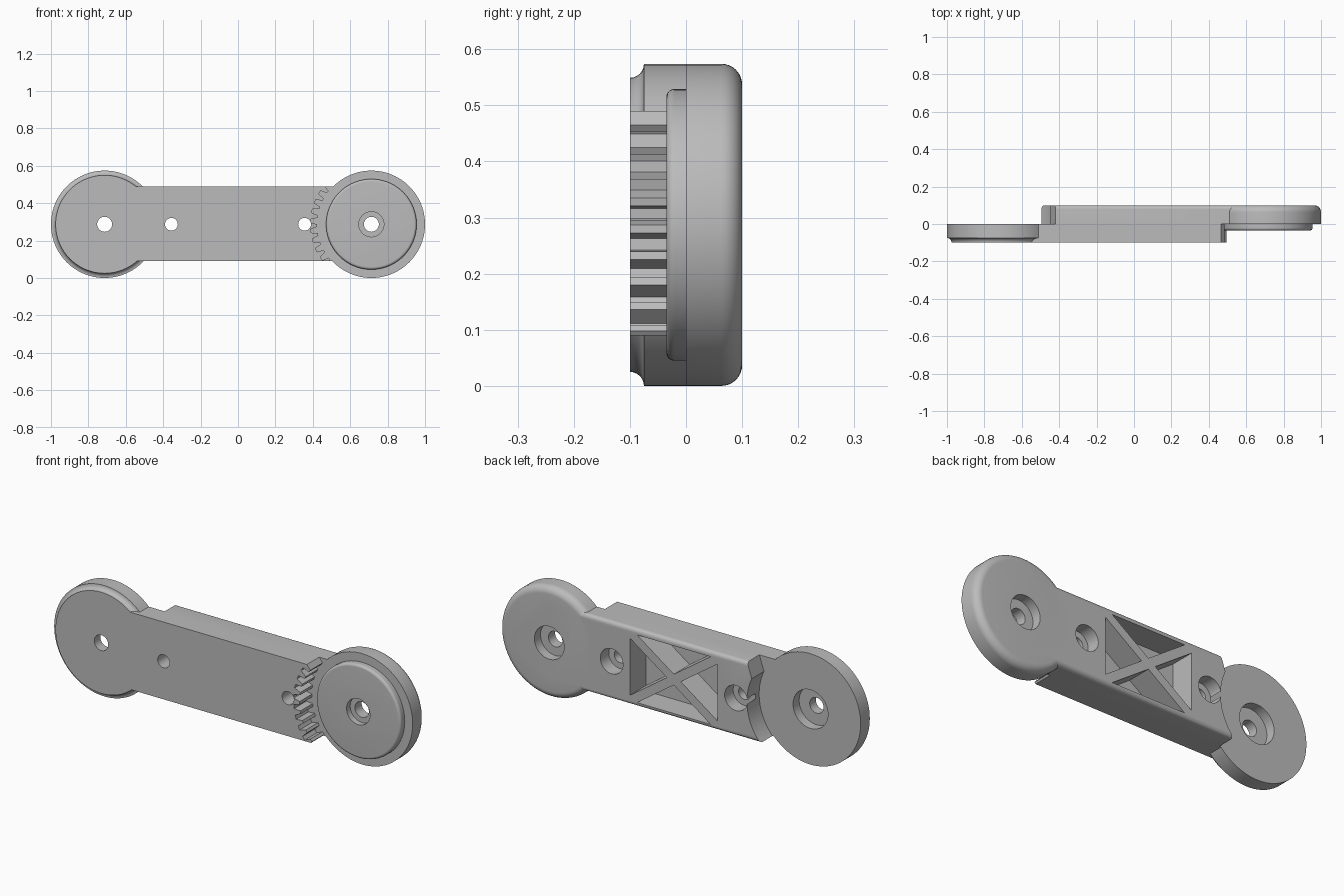
import bpy, bmesh
from math import sin, cos, pi, radians

cube = bpy.data.objects.get("Cube")
if cube:
    bpy.data.objects.remove(cube)

END, MID, R = 0.713, 0.287, 0.287      # disc offset, axis height, disc radius
LOW, HIGH = 0.09, 0.49                 # bar bottom and top

grey = bpy.data.materials.new("light_grey")
grey.use_nodes = True
colour = (0.5, 0.5, 0.5, 1)
grey.diffuse_color = colour
grey.node_tree.nodes["Principled BSDF"].inputs["Base Color"].default_value = colour


def finish(name, bm):
    bmesh.ops.recalc_face_normals(bm, faces=bm.faces)
    mesh = bpy.data.meshes.new(name)
    bm.to_mesh(mesh)
    bm.free()
    mesh.materials.append(grey)
    ob = bpy.data.objects.new(name, mesh)
    bpy.context.collection.objects.link(ob)
    return ob


def prism(name, outline, y0, y1):
    """Extrude an (x, z) outline along y."""
    bm = bmesh.new()
    face = bm.faces.new([bm.verts.new((x, y0, z)) for x, z in outline])
    new = bmesh.ops.extrude_face_region(bm, geom=[face])["geom"]
    verts = [v for v in new if isinstance(v, bmesh.types.BMVert)]
    bmesh.ops.translate(bm, verts=verts, vec=(0, y1 - y0, 0))
    return finish(name, bm)


def lathe(name, x, profile, n=96):
    """Turn a (radius, y) profile around the y axis at x, with flat caps."""
    bm = bmesh.new()
    rings = [[bm.verts.new((x + r * cos(2 * pi * i / n), y, MID + r * sin(2 * pi * i / n)))
              for i in range(n)] for r, y in profile]
    for a, b in zip(rings, rings[1:]):
        for i in range(n):
            j = (i + 1) % n
            bm.faces.new((a[i], a[j], b[j], b[i]))
    bm.faces.new(rings[0])
    bm.faces.new(rings[-1])
    return finish(name, bm)


def fillet(r, y, size, sign, steps=8):
    """Rounded rim ending at depth y, going from the side to the cap."""
    return [(r - size + size * cos(t), y - sign * size + sign * size * sin(t))
            for t in (pi / 2 * i / steps for i in range(steps + 1))]


def combine(target, other, operation):
    mod = target.modifiers.new("combine", 'BOOLEAN')
    mod.operation, mod.solver, mod.object = operation, 'EXACT', other
    bpy.context.view_layer.objects.active = target
    bpy.ops.object.modifier_apply(modifier=mod.name)
    bpy.data.objects.remove(other)


def bar(x0, x1):
    return [(x0, LOW), (x1, LOW), (x1, HIGH), (x0, HIGH)]


# Front half of the bar, with a toothed concave end
arm = prism("hinged_arm", bar(-END, 0.6), -0.1, 0)
TEETH = 38
gear = []
for i in range(TEETH):
    for part, r in ((0, 0.29), (0.3, 0.29), (0.46, 0.325), (0.84, 0.325)):
        a = 2 * pi * (i + part) / TEETH
        gear.append((END + r * cos(a), MID + r * sin(a)))
combine(arm, prism("gear_cutter", gear, -0.2, 0.1), 'DIFFERENCE')

# Back half of the bar, with softened long edges
back = prism("back_bar", bar(-0.6, END), 0, 0.1)
bm = bmesh.new()
bm.from_mesh(back.data)
edges = [e for e in bm.edges if all(v.co.y > 0.09 for v in e.verts)
         and abs(e.verts[0].co.z - e.verts[1].co.z) < 0.01]
bmesh.ops.bevel(bm, geom=edges, offset=0.02, segments=5, profile=0.5, affect='EDGES')
bm.to_mesh(back.data)
bm.free()

# Clearance arc around the neighbouring disc, with a slanted stop at the top
arc = [(-END + 0.294 * cos(radians(a)), MID + 0.294 * sin(radians(a)))
       for a in range(-80, 28, 3)]
clear = [(-0.9, -0.1), (-0.6, -0.1)] + arc + [(-0.42, HIGH), (-0.41, 0.6), (-0.9, 0.6)]
combine(back, prism("clearance_cutter", clear, -0.1, 0.2), 'DIFFERENCE')

# Discs at both ends: one with a cove in front, one rounded behind with a boss
cove = [(R - 0.025 * sin(t), -0.1 + 0.025 * cos(t))
        for t in (pi / 2 * i / 6 for i in range(7))]
right_disc = lathe("right_disc", -END, [(R, 0)] + cove)
left_disc = lathe("left_disc", END, [(R, 0)] + fillet(R, 0.1, 0.037, 1))
boss = lathe("boss", END, [(0.242, 0.02)] + fillet(0.242, -0.035, 0.014, -1))
for part in (back, right_disc, left_disc, boss):
    combine(arm, part, 'UNION')

# Screw holes and counterbores: x, radius, y from, y to
bores = [(-END, 0.04, -0.2, 0.2), (-END, 0.1, -0.05, 0.2),
         (END, 0.04, -0.2, 0.2), (END, 0.067, -0.2, -0.005), (END, 0.085, 0.05, 0.2)]
for x in (-0.356, 0.356):
    bores += [(x, 0.034, -0.2, 0.2), (x, 0.065, 0.03, 0.2)]
for x, r, y0, y1 in bores:
    combine(arm, lathe("bore_cutter", x, [(r, y0), (r, y1)], 48), 'DIFFERENCE')

# Four triangular pockets that leave a diagonal cross of ribs
W, H, GAP_X, GAP_Z = 0.25, 0.175, 0.04, 0.028
for s in (-1, 1):
    side = [(s * W, MID + H - GAP_Z), (s * W, MID - H + GAP_Z), (s * GAP_X, MID)]
    flat = [(W - GAP_X, MID + s * H), (GAP_X - W, MID + s * H), (0, MID + s * GAP_Z)]
    for outline in (side, flat):
        combine(arm, prism("pocket_cutter", outline, -0.03, 0.2), 'DIFFERENCE')

# Smooth round walls, keep hard edges
bpy.ops.object.select_all(action='DESELECT')
arm.select_set(True)
bpy.context.view_layer.objects.active = arm
bpy.ops.object.shade_smooth_by_angle(angle=radians(30))
